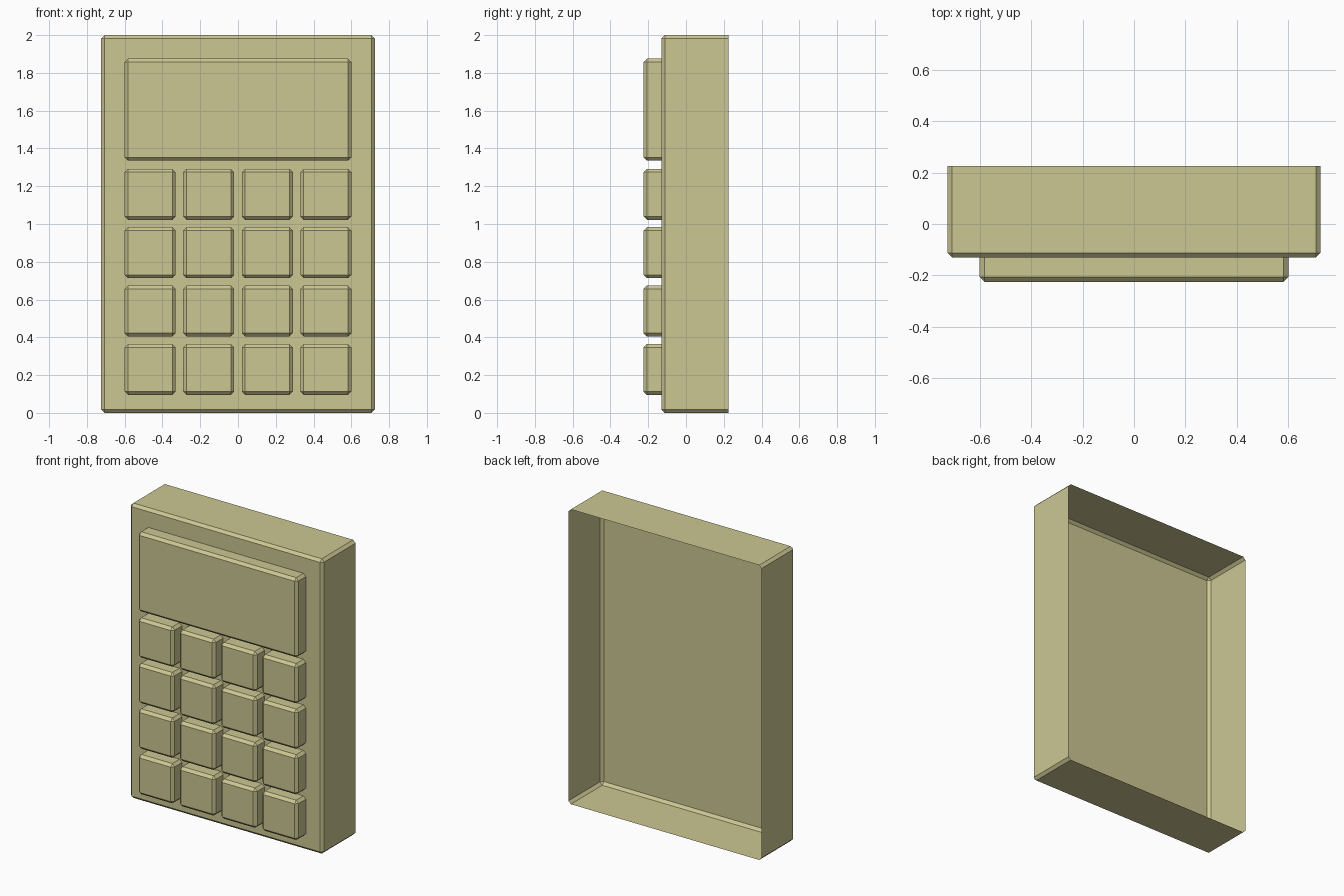
import bpy, bmesh
from mathutils import Vector

default = bpy.data.objects.get("Cube")
if default:
    bpy.data.objects.remove(default, do_unlink=True)

# One colour for the whole model
khaki = bpy.data.materials.new("pale_khaki")
khaki.use_nodes = True
colour = (0.604, 0.571, 0.292, 1.0)
khaki.diffuse_color = colour
khaki.node_tree.nodes["Principled BSDF"].inputs["Base Color"].default_value = colour

CHAMFER = 0.018
FRONT = -0.13   # front panel of the case
RAISED = -0.225  # front of the keys and the screen


def open_box(name, x, z, width, height, front, back):
    """Box with chamfered edges and an open back, centred on x and z."""
    bm = bmesh.new()
    bmesh.ops.create_cube(bm, size=1)
    for v in bm.verts:
        v.co = Vector((x + v.co.x * width,
                       back if v.co.y > 0 else front,
                       z + v.co.z * height))
    # Chamfer every edge except the rim at the back
    edges = [e for e in bm.edges if any(v.co.y < back - 0.01 for v in e.verts)]
    bmesh.ops.bevel(bm, geom=edges, offset=CHAMFER, offset_type='OFFSET',
                    segments=1, profile=0.5, affect='EDGES')
    rear = [f for f in bm.faces if all(v.co.y > back - 0.001 for v in f.verts)]
    bmesh.ops.delete(bm, geom=rear, context='FACES')
    mesh = bpy.data.meshes.new(name)
    bm.to_mesh(mesh)
    bm.free()
    mesh.materials.append(khaki)
    obj = bpy.data.objects.new(name, mesh)
    bpy.context.collection.objects.link(obj)
    return obj


# Case and screen
open_box("case", 0, 1, 1.45, 2, FRONT, 0.225)
open_box("screen", 0, 1.605, 1.2, 0.54, RAISED, FRONT)

# Four by four grid of keys
for row in range(4):
    for col in range(4):
        open_box(f"key_row{row + 1}_column{col + 1}",
                 (col - 1.5) * 0.31, 0.23 + row * 0.309,
                 0.27, 0.27, RAISED, FRONT)
